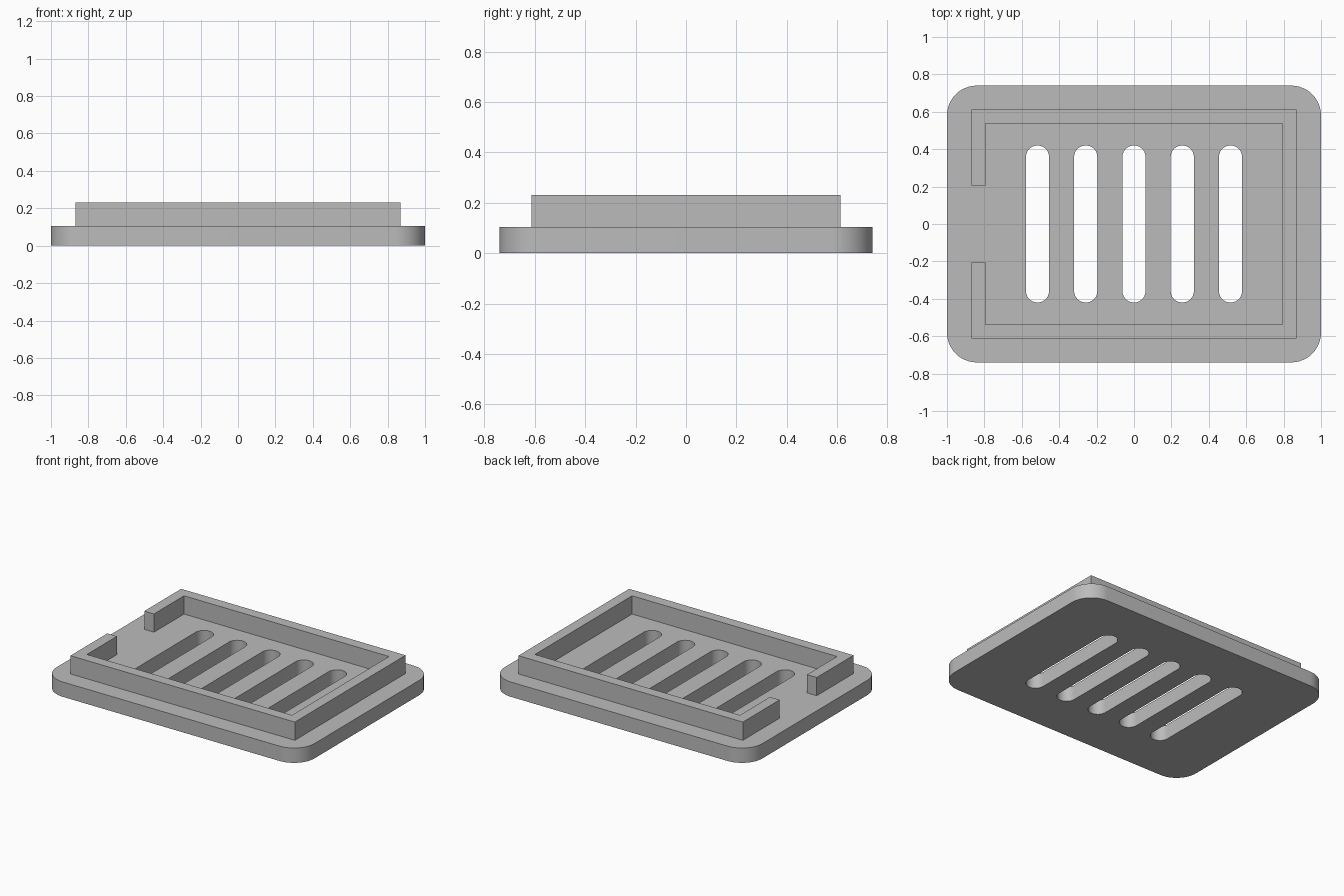
import bpy
import bmesh
from math import cos, sin, pi

if "Cube" in bpy.data.objects:
    bpy.data.objects.remove(bpy.data.objects["Cube"])

gray = bpy.data.materials.new("plain gray")
gray.use_nodes = True
color = (0.5, 0.5, 0.5, 1)
gray.diffuse_color = color
gray.node_tree.nodes["Principled BSDF"].inputs["Base Color"].default_value = color


def rounded_rect(cx, half_x, half_y, radius, steps):
    """Outline of a rectangle with round corners."""
    points = []
    for corner, (sx, sy) in enumerate([(1, 1), (-1, 1), (-1, -1), (1, -1)]):
        for i in range(steps + 1):
            a = (corner + i / steps) * pi / 2
            points.append((cx + sx * (half_x - radius) + radius * cos(a),
                           sy * (half_y - radius) + radius * sin(a)))
    return points


def extrude_outlines(name, outlines, bottom, top):
    """Fill outlines (inner ones become holes) and extrude them upward."""
    curve = bpy.data.curves.new(name + "_profile", "CURVE")
    curve.dimensions = "2D"
    curve.fill_mode = "BOTH"
    curve.extrude = (top - bottom) / 2
    for outline in outlines:
        spline = curve.splines.new("POLY")
        spline.points.add(len(outline) - 1)
        for point, (x, y) in zip(spline.points, outline):
            point.co = (x, y, 0, 1)
        spline.use_cyclic_u = True
    profile = bpy.data.objects.new(name + "_profile", curve)
    bpy.context.collection.objects.link(profile)
    graph = bpy.context.evaluated_depsgraph_get()
    mesh = bpy.data.meshes.new_from_object(profile.evaluated_get(graph))
    bpy.data.objects.remove(profile)

    # Weld the caps to the walls and merge flat triangles
    bm = bmesh.new()
    bm.from_mesh(mesh)
    bmesh.ops.remove_doubles(bm, verts=bm.verts, dist=0.0001)
    bmesh.ops.translate(bm, verts=bm.verts, vec=(0, 0, (top + bottom) / 2))
    bmesh.ops.recalc_face_normals(bm, faces=bm.faces)
    bm.to_mesh(mesh)
    bm.free()
    mesh.materials.clear()
    mesh.materials.append(gray)
    obj = bpy.data.objects.new(name, mesh)
    bpy.context.collection.objects.link(obj)
    bpy.ops.object.select_all(action="DESELECT")
    obj.select_set(True)
    bpy.context.view_layer.objects.active = obj
    bpy.ops.object.shade_smooth_by_angle(angle=pi / 6)
    return obj


# Base plate with five drain slots
plate_top = 0.104
slots = [rounded_rect(i * 0.258, 0.062, 0.42, 0.062, 10) for i in range(-2, 3)]
extrude_outlines("base_plate", [rounded_rect(0, 1, 0.74, 0.16, 12)] + slots, 0, plate_top)

# Raised rim, open in the middle of the -x side
half_rim = [(-0.795, 0.205), (-0.87, 0.205), (-0.87, 0.613), (0.87, 0.613)]
half_inner = [(0.795, 0.538), (-0.795, 0.538)]
mirror = lambda points: [(x, -y) for x, y in reversed(points)]
outline = half_rim + mirror(half_rim) + mirror(half_inner) + half_inner
extrude_outlines("rim_wall", [outline], plate_top, 0.232)
